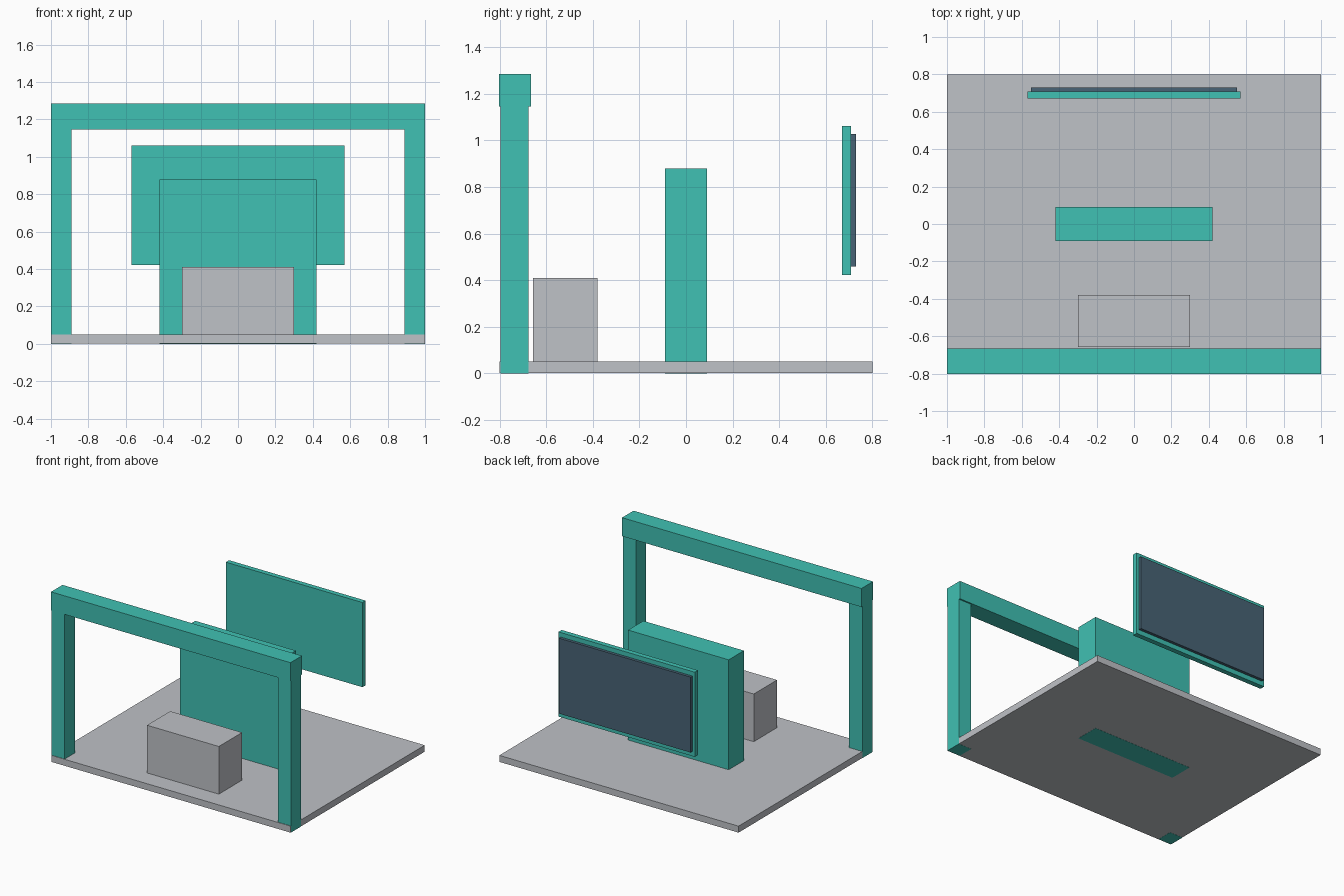
import bpy
import bmesh
from mathutils import Vector

default = bpy.data.objects.get("Cube")
if default:
    bpy.data.objects.remove(default, do_unlink=True)


def material(name, rgb):
    mat = bpy.data.materials.new(name)
    mat.use_nodes = True
    mat.diffuse_color = (*rgb, 1)
    mat.node_tree.nodes["Principled BSDF"].inputs["Base Color"].default_value = (*rgb, 1)
    return mat


teal = material("teal", (0.051, 0.533, 0.451))
grey = material("light grey", (0.521, 0.539, 0.571))
slate = material("dark slate", (0.066, 0.127, 0.181))


def box(name, mat, x, y, z):
    """Flat-faced box spanning the given (low, high) ranges."""
    low, high = (Vector(corner) for corner in zip(x, y, z))
    bm = bmesh.new()
    bmesh.ops.create_cube(bm, size=1)
    bmesh.ops.scale(bm, vec=high - low, verts=bm.verts)
    mesh = bpy.data.meshes.new(name)
    bm.to_mesh(mesh)
    bm.free()
    mesh.materials.append(mat)
    obj = bpy.data.objects.new(name, mesh)
    obj.location = (low + high) / 2
    bpy.context.collection.objects.link(obj)
    return obj


# Floor, set a hair inside the posts so shared faces do not flicker
box("floor_plate", grey, (-0.999, 0.999), (-0.8, 0.8), (0.001, 0.05))

# Gateway: two posts and the beam across them
for side, x in (("left", (0.89, 1)), ("right", (-1, -0.89))):
    box(side + "_post", teal, x, (-0.796, -0.676), (0, 1.145))
box("top_beam", teal, (-1, 1), (-0.802, -0.665), (1.145, 1.285))

# Counter and partition wall
box("counter", grey, (-0.3, 0.3), (-0.657, -0.38), (0.02, 0.41))
box("partition_wall", teal, (-0.42, 0.42), (-0.091, 0.091), (0, 0.88))

# Floating display with its screen facing the back
box("display_panel", teal, (-0.57, 0.57), (0.67, 0.708), (0.423, 1.062))
box("display_screen", slate, (-0.55, 0.55), (0.706, 0.73), (0.459, 1.028))
